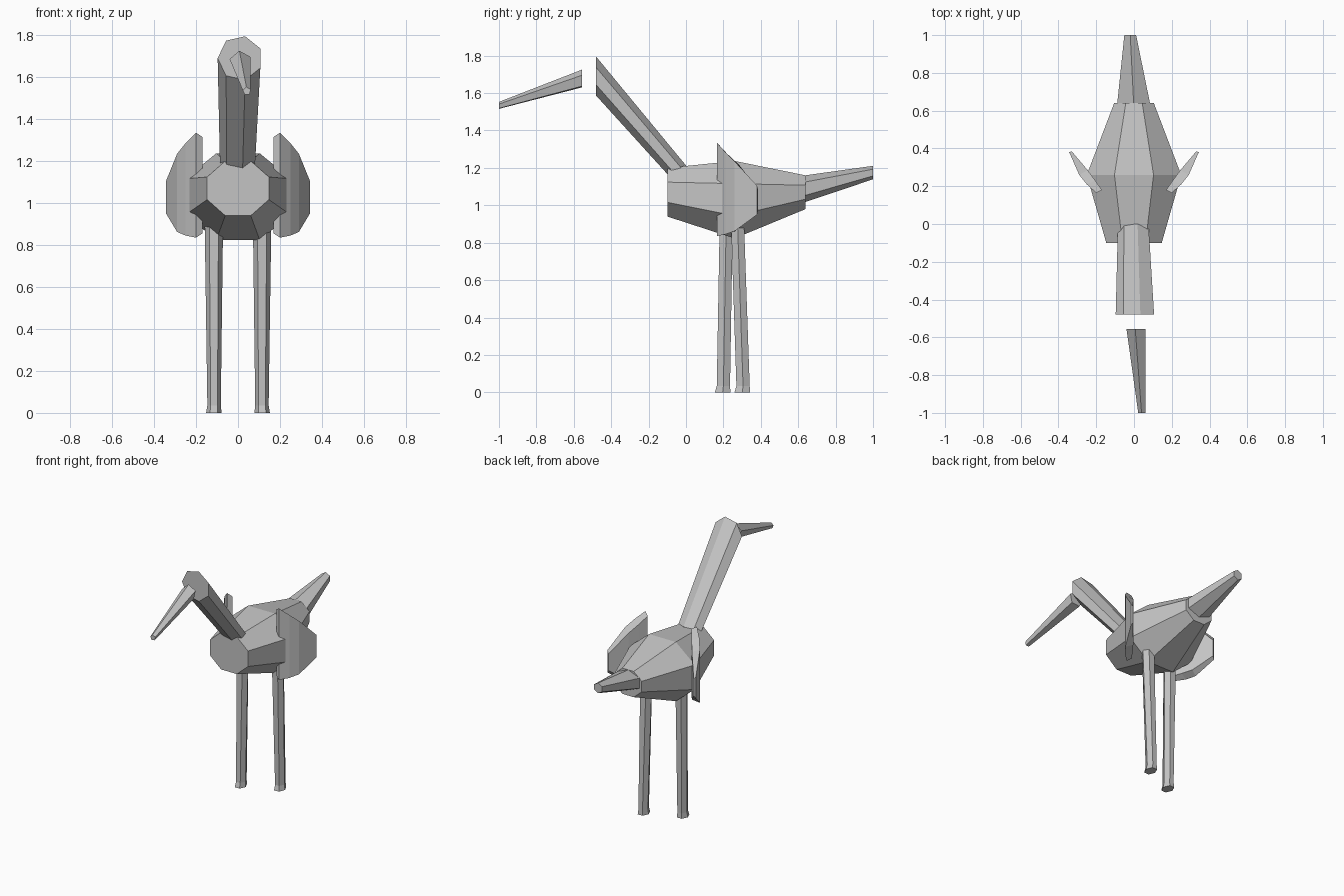
import bpy
import bmesh
import math
from mathutils import Vector

cube = bpy.data.objects.get("Cube")
if cube:
    bpy.data.objects.remove(cube, do_unlink=True)

GREY = (0.55, 0.55, 0.55, 1.0)
material = bpy.data.materials.new("plain_grey")
material.use_nodes = True
material.diffuse_color = GREY
material.node_tree.nodes["Principled BSDF"].inputs["Base Color"].default_value = GREY


def loft(name, rings):
    """Join equal-sized closed rings of points into a capped, flat-shaded solid."""
    bm = bmesh.new()
    loops = [[bm.verts.new(p) for p in ring] for ring in rings]
    count = len(loops[0])
    for a, b in zip(loops, loops[1:]):
        for i in range(count):
            j = (i + 1) % count
            bm.faces.new((a[i], a[j], b[j], b[i]))
    bm.faces.new(loops[0])
    bm.faces.new(loops[-1])
    bmesh.ops.recalc_face_normals(bm, faces=bm.faces)
    mesh = bpy.data.meshes.new(name)
    bm.to_mesh(mesh)
    bm.free()
    mesh.materials.append(material)
    obj = bpy.data.objects.new(name, mesh)
    bpy.context.collection.objects.link(obj)
    return obj


def ring(center, width, depth, sides, start, upright=False):
    """Regular polygon across the y axis, or across the z axis if upright."""
    points = []
    for i in range(sides):
        angle = math.radians(start) + math.tau * i / sides
        u, v = width * math.cos(angle), depth * math.sin(angle)
        offset = Vector((u, v, 0)) if upright else Vector((u, 0, v))
        points.append(Vector(center) + offset)
    return points


# Body: flat-topped octagonal barrel, widest in the middle
flat = 1 / math.cos(math.pi / 8)
loft("body", [
    ring((0, -0.10, 1.07), 0.147 * flat, 0.13 * flat, 8, 22.5),
    ring((0, 0.26, 1.03), 0.25 * flat, 0.207 * flat, 8, 22.5),
    ring((0, 0.64, 1.07), 0.105 * flat, 0.09 * flat, 8, 22.5),
])

# Neck: slanting seven-sided tube cut upright at both ends
loft("neck", [
    ring((0, 0, 1.135), 0.085, 0.08, 7, 180),
    ring((0.01, -0.48, 1.69), 0.107, 0.107, 7, 180),
])

# Beak: tapered five-sided spike, set apart from the neck
loft("beak", [
    ring((0.012, -0.555, 1.675), 0.053, 0.051, 5, 96),
    ring((0.042, -1.0, 1.533), 0.02, 0.02, 5, 96),
])

# Tail: tapered six-sided spike
loft("tail", [
    ring((0, 0.60, 1.08), 0.107, 0.075, 6, 90),
    ring((-0.02, 1.0, 1.175), 0.036, 0.036, 6, 90),
])

# Legs: thin six-sided posts with a slight flare at the foot
for name, side, top_y, foot_y in (("left_leg", 1, 0.275, 0.305),
                                  ("right_leg", -1, 0.215, 0.20)):
    loft(name, [
        ring((side * 0.115, foot_y - 0.004, 0), 0.037, 0.048, 6, 0, True),
        ring((side * 0.114, foot_y, 0.035), 0.032, 0.041, 6, 0, True),
        ring((side * 0.115, top_y, 0.92), 0.044, 0.04, 6, 0, True),
    ])

# Wings: thin half-disc plates sweeping out and back
# Each station: outer x, y, inner x, y, bottom z, top z
stations = (
    (0.20, 0.165, 0.17, 0.18, 0.835, 1.335),
    (0.25, 0.21, 0.205, 0.23, 0.845, 1.285),
    (0.29, 0.26, 0.245, 0.285, 0.862, 1.235),
    (0.343, 0.38, 0.33, 0.385, 0.95, 1.105),
)
for name, side in (("left_wing", 1), ("right_wing", -1)):
    loft(name, [
        [(side * ox, oy, low), (side * ox, oy, high),
         (side * ix, iy, high - 0.02), (side * ix, iy, low + 0.02)]
        for ox, oy, ix, iy, low, high in stations
    ])
